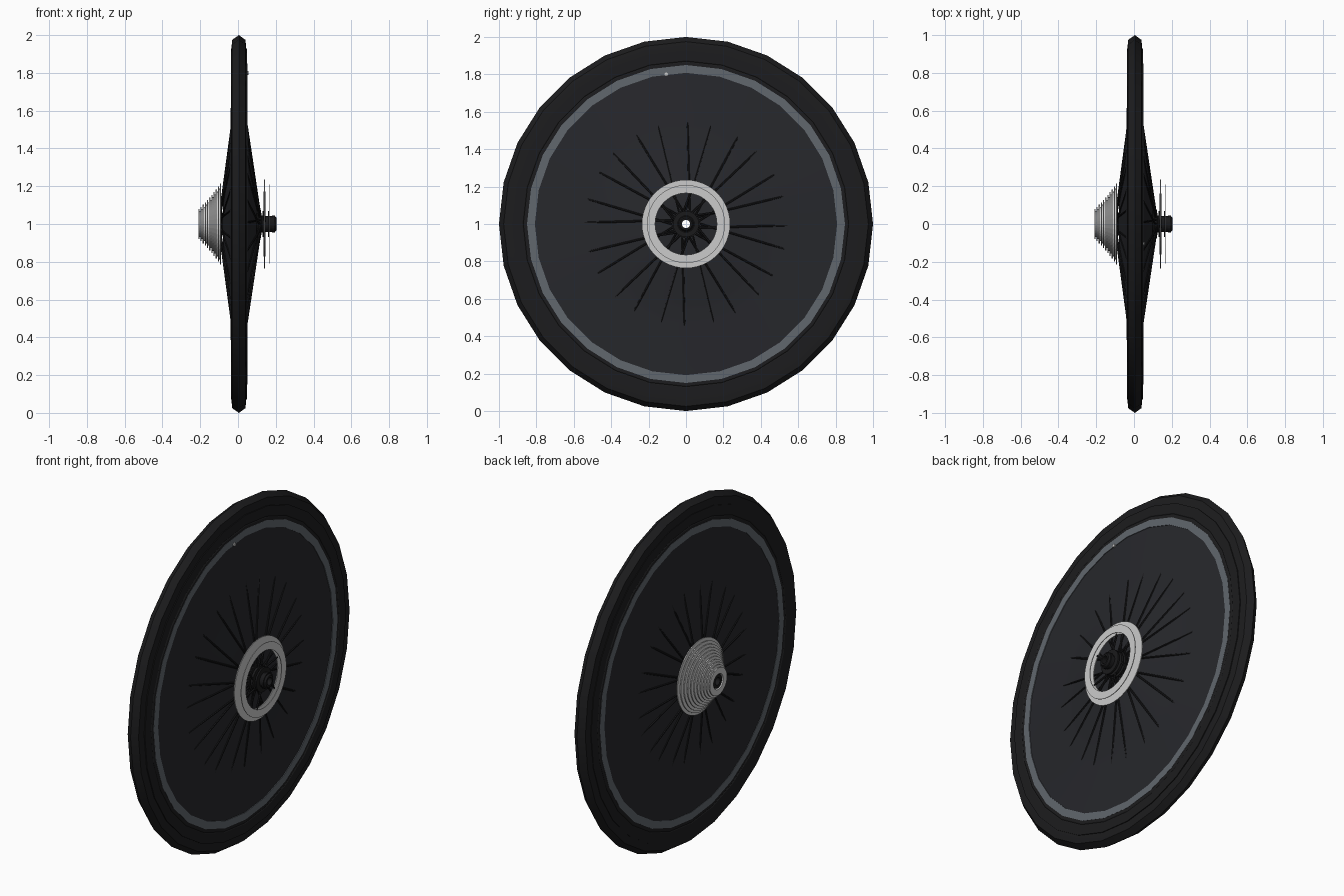
import bpy, bmesh, math
from mathutils import Vector

if "Cube" in bpy.data.objects:
    bpy.data.objects.remove(bpy.data.objects["Cube"])

SIDES = 28
CENTRE = Vector((0, 0, 1))


def material(name, rgb):
    m = bpy.data.materials.new(name)
    m.diffuse_color = (*rgb, 1)
    m.use_nodes = True
    m.node_tree.nodes["Principled BSDF"].inputs["Base Color"].default_value = m.diffuse_color
    return m


RUBBER = material("rubber", (0.012, 0.012, 0.013))
CARBON = material("carbon", (0.02, 0.021, 0.025))
RIM = material("rim_edge", (0.12, 0.135, 0.155))
BLACK = material("black_metal", (0.01, 0.01, 0.011))


def finish(name, bm, mat=None, smooth=False):
    bmesh.ops.recalc_face_normals(bm, faces=bm.faces)
    me = bpy.data.meshes.new(name)
    bm.to_mesh(me)
    bm.free()
    ob = bpy.data.objects.new(name, me)
    bpy.context.collection.objects.link(ob)
    if mat:
        me.materials.append(mat)
    if smooth:
        bpy.context.view_layer.objects.active = ob
        ob.select_set(True)
        bpy.ops.object.shade_smooth_by_angle(angle=math.radians(30))
        ob.select_set(False)
    return ob


def lathe(bm, profile, n=SIDES):
    """Spin a closed (x, radius) profile round the axle."""
    rings = []
    for k in range(n):
        a = 2 * math.pi * k / n
        rings.append([bm.verts.new(CENTRE + Vector((x, r * math.sin(a), r * math.cos(a))))
                      for x, r in profile])
    m = len(profile)
    for k in range(n):
        p, q = rings[k], rings[(k + 1) % n]
        for i in range(m):
            j = (i + 1) % m
            bm.faces.new((p[i], p[j], q[j], q[i]))


def turned(name, profile, mat=None, n=SIDES, smooth=False):
    bm = bmesh.new()
    lathe(bm, profile, n)
    return finish(name, bm, mat, smooth)


def ring(x0, x1, r0, r1):
    return [(x0, r0), (x0, r1), (x1, r1), (x1, r0)]


def rod(bm, a, b, radius, n=6):
    """Straight round bar between two points."""
    d = b - a
    geo = bmesh.ops.create_cone(bm, cap_ends=True, segments=n, radius1=radius,
                                radius2=radius, depth=d.length)
    rot = d.to_track_quat('Z', 'Y').to_matrix()
    bmesh.ops.rotate(bm, verts=geo["verts"], matrix=rot)
    bmesh.ops.translate(bm, verts=geo["verts"], vec=(a + b) / 2)


def polar(x, r, a):
    return CENTRE + Vector((x, r * math.sin(a), r * math.cos(a)))


# tyre and rim
turned("tyre", [(-0.034, 0.88), (-0.034, 0.94), (-0.031, 0.975), (0.005, 1.0),
                (0.039, 0.975), (0.043, 0.94), (0.043, 0.88)], RUBBER, smooth=True)
turned("rim_wall", [(-0.033, 0.84), (-0.037, 0.85), (-0.037, 0.865), (-0.034, 0.87),
                    (-0.037, 0.875), (-0.037, 0.93), (0.048, 0.93), (0.048, 0.875),
                    (0.045, 0.87), (0.048, 0.865), (0.048, 0.85), (0.044, 0.84)], RUBBER)
turned("rim_edge", ring(-0.038, 0.049, 0.808, 0.85), RIM)

# bulging disc cover
turned("disc_cover", [(-0.034, 0.83), (-0.037, 0.80), (-0.039, 0.53), (-0.046, 0.43),
                      (-0.069, 0.25), (-0.078, 0.14), (-0.08, 0.05),
                      (0.098, 0.05), (0.098, 0.14), (0.084, 0.25), (0.06, 0.43),
                      (0.048, 0.53), (0.046, 0.80), (0.043, 0.83)],
       CARBON, smooth=True)

# spokes, leaning alternately either way
bm = bmesh.new()
for x_hub, x_rim, phase in ((0.116, 0.0, 0.0), (-0.096, 0.008, 0.13)):
    for k in range(24):
        a = 2 * math.pi * k / 24 + phase
        lean = 0.07 if k % 2 else -0.07
        rod(bm, polar(x_hub, 0.06, a - lean * 5), polar(x_rim, 0.83, a), 0.0055)
finish("spokes", bm, BLACK)

# hub with hollow axle
turned("hub_shell", [(-0.205, 0.022), (-0.205, 0.04), (-0.108, 0.04), (-0.106, 0.075),
                     (-0.09, 0.075), (-0.08, 0.05), (0.1, 0.05), (0.108, 0.075),
                     (0.122, 0.075), (0.124, 0.045), (0.195, 0.04), (0.205, 0.033),
                     (0.205, 0.022)], BLACK, smooth=True)
bm = bmesh.new()
for x0, x1, r in ((0.13, 0.144, 0.07), (0.158, 0.168, 0.07), (0.18, 0.195, 0.046)):
    lathe(bm, ring(x0, x1, 0.03, r))
finish("hub_collars", bm, BLACK)

# brake rotor rings on a dark spider
turned("brake_rotor", ring(0.137, 0.142, 0.165, 0.236), n=48)
turned("rotor_carrier", ring(0.163, 0.167, 0.165, 0.209), n=48)
bm = bmesh.new()
for k in range(6):
    a = 2 * math.pi * k / 6
    rod(bm, polar(0.14, 0.06, a - 0.3), polar(0.14, 0.172, a + 0.15), 0.006)
finish("rotor_spider", bm, BLACK)

# stack of sprockets
bm = bmesh.new()
COUNT = 11
for k in range(COUNT):
    t = k / (COUNT - 1)
    x = -0.207 + 0.115 * t
    r = 0.08 + 0.105 * t + 0.03 * t * t
    lathe(bm, ring(x - 0.003, x + 0.003, 0.045, r), 40)
    if k < COUNT - 1:
        lathe(bm, ring(x + 0.003, x + 0.0085, 0.045, r - 0.012), 40)
finish("cassette", bm)

# valve stub
bm = bmesh.new()
rod(bm, CENTRE + Vector((0.035, -0.105, 0.80)), CENTRE + Vector((0.055, -0.105, 0.80)), 0.01, 10)
finish("valve", bm)
